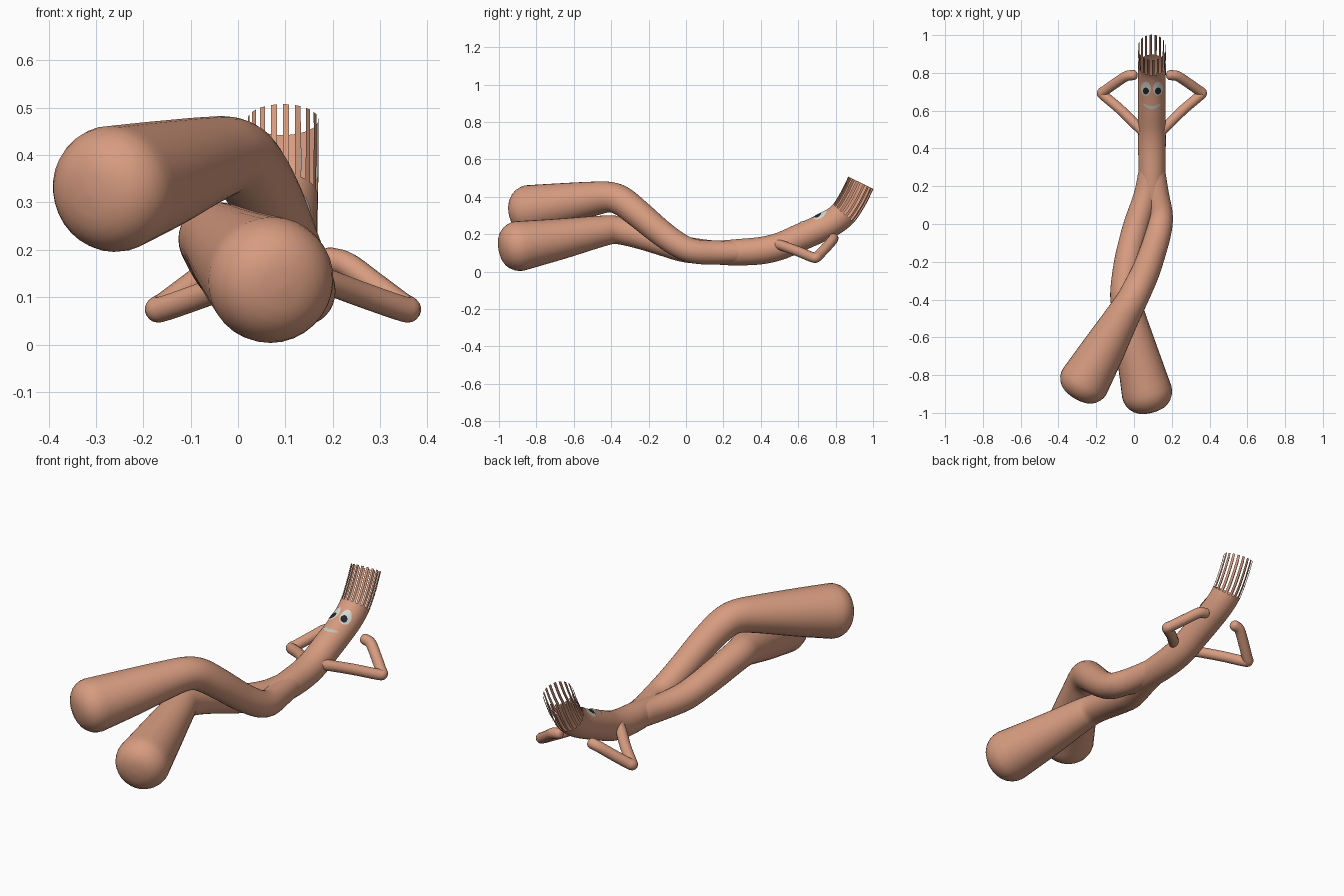
import bpy, bmesh, math
from mathutils import Vector
from mathutils.bvhtree import BVHTree

if "Cube" in bpy.data.objects:
    bpy.data.objects.remove(bpy.data.objects["Cube"])


def material(name, rgb):
    m = bpy.data.materials.new(name)
    m.diffuse_color = (*rgb, 1)
    m.use_nodes = True
    m.node_tree.nodes["Principled BSDF"].inputs["Base Color"].default_value = m.diffuse_color
    return m


fabric = material("fabric", (0.68, 0.33, 0.215))
white = material("eye white", (0.68, 0.68, 0.63))
black = material("pupil black", (0.015, 0.02, 0.025))
grey = material("mouth grey", (0.55, 0.55, 0.51))

CX = 0.095  # body centre line


def spline(pts, n):
    """Catmull-Rom through (x, y, z, radius) points."""
    p = [Vector(q) for q in pts]
    p = [2 * p[0] - p[1]] + p + [2 * p[-1] - p[-2]]
    out = []
    for i in range(1, len(p) - 2):
        a, b, c, d = p[i - 1:i + 3]
        for k in range(n):
            t = k / n
            out.append(0.5 * (2 * b + (c - a) * t + (2 * a - 5 * b + 4 * c - d) * t * t
                              + (3 * b - a - 3 * c + d) * t ** 3))
    return out + [p[-2]]


def finish(bm, name, mat, smooth=True):
    me = bpy.data.meshes.new(name)
    bm.to_mesh(me)
    me.materials.append(mat)
    for f in me.polygons:
        f.use_smooth = smooth
    ob = bpy.data.objects.new(name, me)
    bpy.context.collection.objects.link(ob)
    return ob


def tube(pts, segs, n=6, cap=0.0):
    """Sweep a circle along a path; optional rounded cap of given length."""
    path = spline(pts, n)
    centres = [q.xyz for q in path]
    radii = [q.w for q in path]
    dirs = [(centres[min(i + 1, len(path) - 1)] - centres[max(i - 1, 0)]).normalized()
            for i in range(len(path))]
    if cap:
        c, d, r = centres[-1], dirs[-1], radii[-1]
        for k in range(1, 8):
            a = k / 7 * math.pi / 2
            centres.append(c + d * cap * math.sin(a))
            radii.append(max(r * math.cos(a) ** 0.75, 0.0005))
            dirs.append(d)
    bm = bmesh.new()
    rings = []
    for c, d, r in zip(centres, dirs, radii):
        side = d.cross(Vector((0, 0, 1))).normalized()
        up = side.cross(d)
        rings.append([bm.verts.new(c + r * (side * math.sin(a) + up * math.cos(a)))
                      for a in (2 * math.pi * k / segs for k in range(segs))])
    faces = []
    for a, b in zip(rings, rings[1:]):
        faces.append([bm.faces.new((a[k], a[(k + 1) % segs], b[(k + 1) % segs], b[k]))
                      for k in range(segs)])
    if cap:
        bm.faces.new(rings[-1])
    bmesh.ops.recalc_face_normals(bm, faces=bm.faces)
    return bm, faces


# Torso and head: one open tube, its last two spans cut into hair strips
R = 0.073
torso_path = [(CX, y, z, r) for y, z, r in (
    (0.07, 0.103, 0.045), (0.16, 0.101, 0.062), (0.27, 0.103, 0.07), (0.4, 0.112, R),
    (0.5, 0.135, R), (0.6, 0.178, R), (0.7, 0.222, R), (0.78, 0.262, R),
    (0.842, 0.312, 0.074), (0.892, 0.388, 0.075), (0.935, 0.475, 0.075))]
bm, rows = tube(torso_path, 36)
surface = BVHTree.FromBMesh(bm)
bmesh.ops.delete(bm, geom=[f for row in rows[-12:] for f in row[1::2]], context='FACES')
finish(bm, "torso_head_and_hair", fabric)
bm.free()

# Legs, crossed at the knees
legs = {
    "upper_leg_crossed_over": ([
        (0.105, 0.28, 0.104, 0.06), (0.122, 0.15, 0.102, 0.064), (0.14, 0.05, 0.108, 0.065),
        (0.133, -0.03, 0.137, 0.067), (0.105, -0.13, 0.205, 0.07), (0.062, -0.25, 0.305, 0.075),
        (0.02, -0.34, 0.375, 0.079), (-0.015, -0.41, 0.398, 0.082), (-0.07, -0.505, 0.388, 0.093),
        (-0.165, -0.67, 0.358, 0.115), (-0.262, -0.835, 0.329, 0.134)], 0.1),
    "lower_leg": ([
        (0.085, 0.28, 0.104, 0.06), (0.062, 0.15, 0.102, 0.064), (0.015, 0.0, 0.118, 0.069),
        (-0.012, -0.1, 0.147, 0.07), (-0.033, -0.2, 0.18, 0.072), (-0.047, -0.3, 0.208, 0.073),
        (-0.05, -0.38, 0.223, 0.076), (-0.033, -0.46, 0.215, 0.084),
        (0.015, -0.67, 0.175, 0.109), (0.068, -0.89, 0.137, 0.134)], 0.11),
}
for name, (pts, cap) in legs.items():
    bm, _ = tube(pts, 32, cap=cap)
    finish(bm, name, fabric)
    bm.free()

# Arms, folded with the hands behind the head
for name, s in (("right_arm", 1), ("left_arm", -1)):
    pts = [(CX + s * x, y, z, 0.027) for x, y, z in (
        (0.03, 0.475, 0.15), (0.08, 0.52, 0.137), (0.165, 0.604, 0.106), (0.245, 0.672, 0.078),
        (0.265, 0.693, 0.074), (0.245, 0.709, 0.087), (0.19, 0.748, 0.128),
        (0.135, 0.783, 0.168), (0.1, 0.788, 0.178))]
    bm, _ = tube(pts, 18, n=5, cap=0.024)
    finish(bm, name, fabric)
    bm.free()


def stick(x, y, lift):
    """Drop a point straight down on to the head."""
    p, n, _, _ = surface.ray_cast(Vector((x, y, 2)), Vector((0, 0, -1)))
    return p + (n if n.z > 0 else -n) * lift


def sheet(name, mat, grid, lift):
    """Thin decal made from rows of top-view points."""
    bm = bmesh.new()
    vs = [[bm.verts.new(stick(x, y, lift)) for x, y in row] for row in grid]
    for a, b in zip(vs, vs[1:]):
        for k in range(len(a) - 1):
            bm.faces.new((a[k], a[k + 1], b[k + 1], b[k]))
    bmesh.ops.remove_doubles(bm, verts=bm.verts, dist=1e-5)
    bmesh.ops.recalc_face_normals(bm, faces=bm.faces)
    if sum(f.normal.z for f in bm.faces) < 0:
        bmesh.ops.reverse_faces(bm, faces=bm.faces)
    finish(bm, name, mat)
    bm.free()


def oval(x, y, rx, ry):
    return [[(x + rx * q / 4 * math.cos(k * math.pi / 12), y + ry * q / 4 * math.sin(k * math.pi / 12))
             for k in range(25)] for q in range(5)]


# Eyes and mouth
for name, s in (("right", 1), ("left", -1)):
    sheet(name + "_eye", white, oval(CX + s * 0.031, 0.718, 0.025, 0.037), 0.003)
    sheet(name + "_pupil", black, oval(CX + s * 0.03, 0.706, 0.015, 0.018), 0.005)
sheet("mouth", grey, [[(CX + 0.043 * t, 0.617 + 0.02 * t * t + w * 0.009 * (1 - 0.5 * t * t))
                       for t in (k / 8 for k in range(-8, 9))] for w in (-1, 0, 1)], 0.003)
